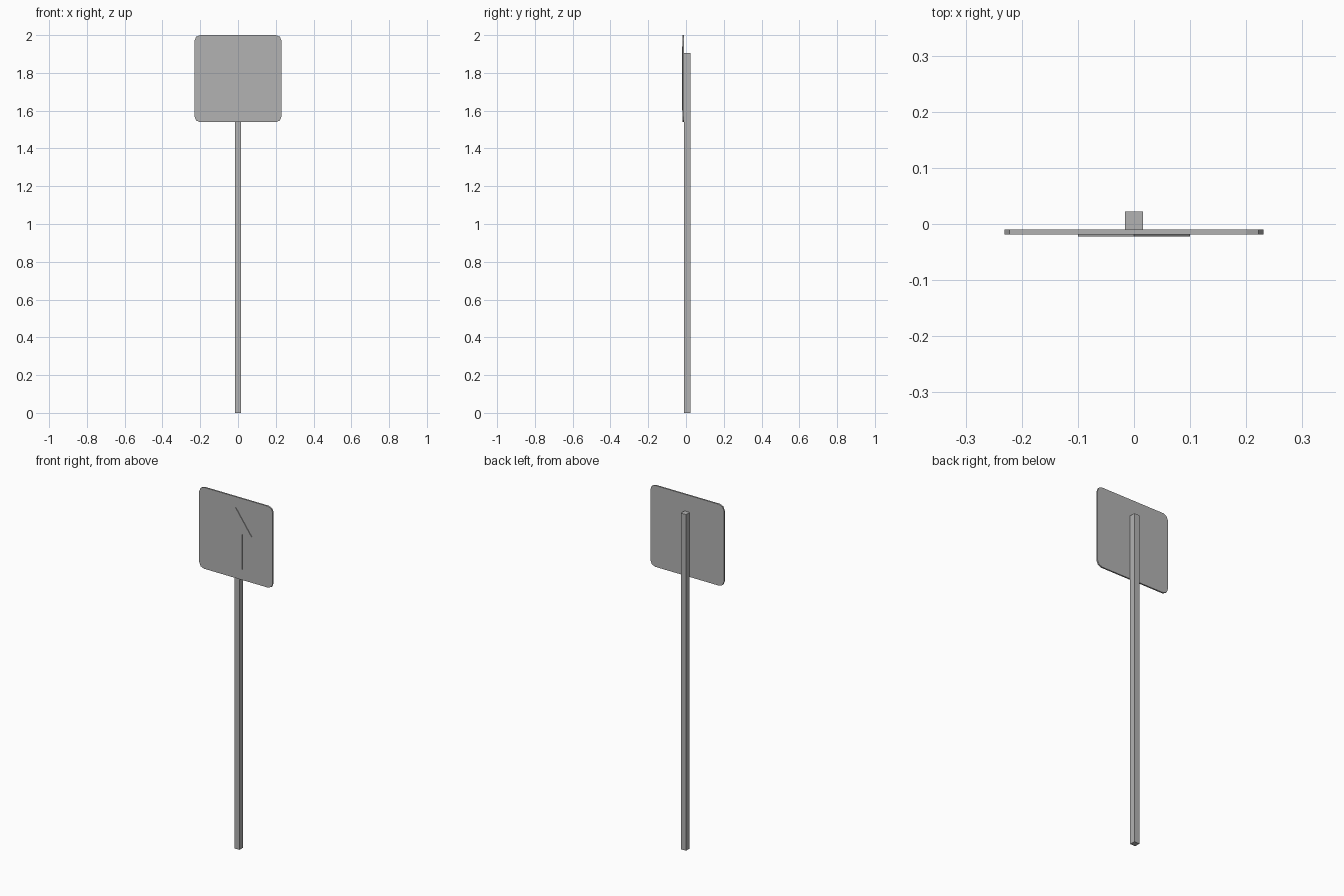
import bpy
import bmesh
import math

cube = bpy.data.objects.get("Cube")
if cube:
    bpy.data.objects.remove(cube, do_unlink=True)

grey = bpy.data.materials.new("plain grey")
grey.use_nodes = True
colour = (0.45, 0.45, 0.45, 1)
grey.diffuse_color = colour
grey.node_tree.nodes["Principled BSDF"].inputs["Base Color"].default_value = colour


def extrude_outline(name, outline, front, back):
    """Solid from an (x, z) outline, counter-clockwise seen from the front."""
    bm = bmesh.new()
    face = bm.faces.new([bm.verts.new((x, front, z)) for x, z in outline])
    result = bmesh.ops.extrude_face_region(bm, geom=[face], use_keep_orig=True)
    moved = [v for v in result["geom"] if isinstance(v, bmesh.types.BMVert)]
    bmesh.ops.translate(bm, verts=moved, vec=(0, back - front, 0))
    bmesh.ops.recalc_face_normals(bm, faces=bm.faces)
    mesh = bpy.data.meshes.new(name)
    bm.to_mesh(mesh)
    bm.free()
    mesh.materials.append(grey)
    obj = bpy.data.objects.new(name, mesh)
    bpy.context.collection.objects.link(obj)
    return obj


def rounded_square(half, centre_z, radius, segments):
    points = []
    for corner in range(4):
        middle = math.radians(45 + 90 * corner)
        cx = math.copysign(half - radius, math.cos(middle))
        cz = centre_z + math.copysign(half - radius, math.sin(middle))
        for step in range(segments + 1):
            a = math.radians(90 * (corner + step / segments))
            points.append((cx + radius * math.cos(a), cz + radius * math.sin(a)))
    return points


# Square post behind the panel
w = 0.0163
extrude_outline("post", [(-w, 0), (w, 0), (w, 1.905), (-w, 1.905)], -0.01, 0.0227)

# Sign panel with rounded corners
extrude_outline("sign_panel", rounded_square(0.2305, 1.7695, 0.03, 2), -0.0185, -0.01)

# Raised upward arrow: triangular head over a straight shaft
right_side = [(0.04, 1.6), (0.04, 1.8), (0.1, 1.8)]
left_side = [(-x, z) for x, z in reversed(right_side)]
extrude_outline("arrow", right_side + [(0, 1.94)] + left_side, -0.0222, -0.0185)
